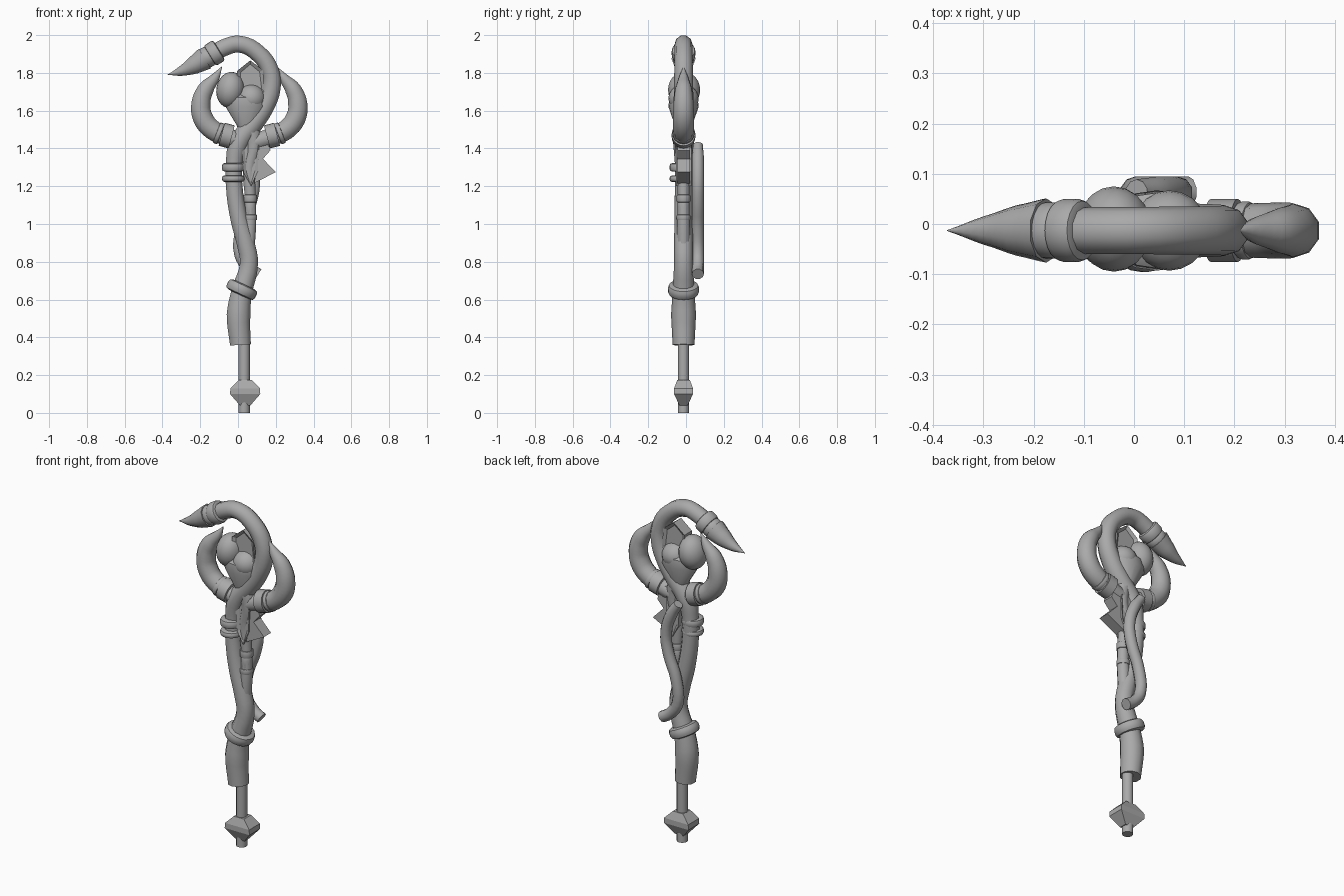
import bpy, bmesh, math
from mathutils import Vector

if "Cube" in bpy.data.objects:
    bpy.data.objects.remove(bpy.data.objects["Cube"])

Y = -0.013  # depth of the staff's centre line
grey = bpy.data.materials.new("plain grey")
grey.diffuse_color = (0.4, 0.4, 0.4, 1)
grey.use_nodes = True
grey.node_tree.nodes["Principled BSDF"].inputs["Base Color"].default_value = grey.diffuse_color


def finish(name, bm, angle=40):
    bmesh.ops.recalc_face_normals(bm, faces=bm.faces)
    me = bpy.data.meshes.new(name)
    bm.to_mesh(me)
    bm.free()
    ob = bpy.data.objects.new(name, me)
    bpy.context.collection.objects.link(ob)
    me.materials.append(grey)
    if angle:
        activate(ob)
        bpy.ops.object.shade_smooth_by_angle(angle=math.radians(angle))
    return ob


def activate(ob):
    bpy.ops.object.select_all(action='DESELECT')
    ob.select_set(True)
    bpy.context.view_layer.objects.active = ob


def tube(name, pts, y=Y, res=4):
    """Round tube through (x, z, radius) points."""
    cu = bpy.data.curves.new(name, 'CURVE')
    cu.dimensions = '3D'
    cu.bevel_depth = 1
    cu.bevel_resolution = 3
    cu.resolution_u = res
    cu.use_fill_caps = True
    sp = cu.splines.new('BEZIER')
    sp.bezier_points.add(len(pts) - 1)
    for p, (x, z, r) in zip(sp.bezier_points, pts):
        p.co = (x, y, z)
        p.radius = r
        p.handle_left_type = p.handle_right_type = 'AUTO'
    ob = bpy.data.objects.new(name, cu)
    bpy.context.collection.objects.link(ob)
    cu.materials.append(grey)
    activate(ob)
    bpy.ops.object.convert(target='MESH')
    bpy.ops.object.shade_smooth_by_angle(angle=math.radians(50))
    return ob


def stack(name, x, y, rings, n=16, turn=0, angle=40):
    """Closed body from (z, rx, ry) cross-sections."""
    bm = bmesh.new()
    rows = []
    for z, rx, ry in rings:
        a = [turn + 2 * math.pi * i / n for i in range(n)]
        rows.append([bm.verts.new((x + rx * math.cos(t), y + ry * math.sin(t), z)) for t in a])
    for lo, hi in zip(rows, rows[1:]):
        for i in range(n):
            j = (i + 1) % n
            bm.faces.new((lo[i], lo[j], hi[j], hi[i]))
    bm.faces.new(rows[0])
    bm.faces.new(rows[-1])
    return finish(name, bm, angle)


def band(name, x, z, axis, r, depth, y=Y, bevel=0.012):
    """Collar around a strand; axis is (x, z)."""
    bm = bmesh.new()
    bmesh.ops.create_cone(bm, cap_ends=True, segments=20, radius1=r, radius2=r, depth=depth)
    if bevel:
        rim = [e for e in bm.edges if abs(e.verts[0].co.z - e.verts[1].co.z) < 1e-5]
        bmesh.ops.bevel(bm, geom=rim, offset=bevel, segments=2, affect='EDGES', profile=0.5)
    ob = finish(name, bm)
    ob.location = (x, y, z)
    ob.rotation_euler = Vector((axis[0], 0, axis[1])).to_track_quat('Z', 'Y').to_euler()
    return ob


def plate(name, pts, y0, y1, rim=0.02, sink=0.012):
    """Flat shard with an inset panel on front and back."""
    bm = bmesh.new()
    f = bm.faces.new([bm.verts.new((x, y0, z)) for x, z in pts])
    ext = bmesh.ops.extrude_face_region(bm, geom=[f], use_keep_orig=True)
    for v in ext['geom']:
        if isinstance(v, bmesh.types.BMVert):
            v.co.y = y1
    bmesh.ops.recalc_face_normals(bm, faces=bm.faces)
    if rim:
        caps = [g for g in bm.faces if abs(g.normal.y) > 0.9]
        bmesh.ops.inset_individual(bm, faces=caps, thickness=rim, depth=-sink)
    return finish(name, bm, 0)


def ball(name, loc, scale, tilt=0):
    bm = bmesh.new()
    bmesh.ops.create_uvsphere(bm, u_segments=20, v_segments=12, radius=1)
    ob = finish(name, bm, 60)
    ob.location, ob.scale, ob.rotation_euler = loc, scale, (0, tilt, 0)


# foot rod and faceted pommel
stack("foot_rod", 0.033, Y, [(0, .03, .03), (.42, .03, .03)], 12)
s = math.sqrt(2)
stack("pommel", 0.038, Y, [(.04, .028 * s, .022 * s), (.1, .08 * s, .05 * s),
      (.13, .078 * s, .05 * s), (.175, .033 * s, .033 * s)], 4, math.pi / 4, 0)

# main stem that winds up into the crook
tube("stem_and_crook", [(.013, .36, .058), (.003, .52, .066), (.02, .64, .058), (.058, .79, .05),
     (.04, .9, .05), (.005, 1.03, .048), (-.02, 1.2, .046), (-.02, 1.32, .046), (.005, 1.43, .055),
     (.08, 1.53, .055), (.14, 1.62, .053), (.177, 1.72, .051), (.17, 1.81, .049), (.11, 1.9, .048),
     (.01, 1.952, .047), (-.07, 1.935, .047), (-.14, 1.895, .045)])
band("lower_ring", .02, .653, (.42, .9), .083, .06, bevel=.02)
for i, z in enumerate((1.24, 1.3)):
    band(f"stem_ring_{i}", -.025, z, (0, 1), .06, .045 - .01 * (1 - i), y=-.027, bevel=.014)

# crook tip: collars and claw
band("crook_collar", -.125, 1.905, (-.85, -.52), .063, .06, bevel=.014)
band("crook_collar_thin", -.165, 1.882, (-.85, -.52), .056, .05)
tube("crook_claw", [(-.175, 1.876, .064), (-.235, 1.84, .05), (-.3, 1.81, .028), (-.372, 1.79, .001)])

# thin second strand with a jointed sleeve
tube("inner_strand", [(.05, .82, .035), (.064, 1.0, .034), (.066, 1.12, .03), (.06, 1.3, .035),
     (.085, 1.42, .045), (.06, 1.53, .05)])
for i, (z, r, d) in enumerate([(1.035, .036, .03), (1.085, .031, .07), (1.135, .036, .04)]):
    band(f"sleeve_{i}", .065, z, (0, 1), r, d, bevel=.005)

# vine along the back
tube("back_vine", [(.108, .735, .032), (.06, .765, .032), (.01, .84, .032), (.02, .98, .032),
     (.07, 1.12, .032), (.085, 1.23, .032), (.05, 1.35, .032), (.005, 1.42, .026)], y=.063)

# mirrored side horns with collars
for side, k in (("right", 1), ("left", -1)):
    m = lambda x: .06 + k * (x - .06)
    tube(f"{side}_horn", [(m(x), z, r) for x, z, r in [(.08, 1.43, .045), (.17, 1.46, .05),
         (.25, 1.495, .055), (.305, 1.56, .056), (.316, 1.64, .053), (.29, 1.715, .045),
         (.245, 1.77, .028), (.204, 1.835, .001)]])
    band(f"{side}_horn_collar", m(.18), 1.468, (k * .95, .25), .063, .055, bevel=0)
    band(f"{side}_horn_collar_thin", m(.222), 1.48, (k * .93, .36), .058, .025, bevel=.006)

# cup holding the orbs
stack("cup", .045, Y, [(1.46, .04, .035), (1.52, .05, .045), (1.62, .11, .08), (1.67, .1, .075),
      (1.69, .07, .05)], 16)
ball("large_orb", (-.04, -.01, 1.71), (.075, .085, .096), .15)
ball("small_orb", (.07, Y, 1.665), (.078, .08, .075))

# crystal shards
plate("top_crystal", [(.0, 1.7), (-.005, 1.81), (.065, 1.866), (.132, 1.815), (.14, 1.7)],
      Y - .035, Y + .035)
plate("side_shard", [(.07, 1.47), (.14, 1.48), (.172, 1.39), (.132, 1.345), (.2, 1.275),
      (.085, 1.215), (.1, 1.3), (.06, 1.4)], -.045, .02, 0)
plate("inner_shard", [(.02, 1.4), (.06, 1.48), (.11, 1.42), (.105, 1.28), (.07, 1.2), (.03, 1.27)],
      -.053, .03, .015, .01)
